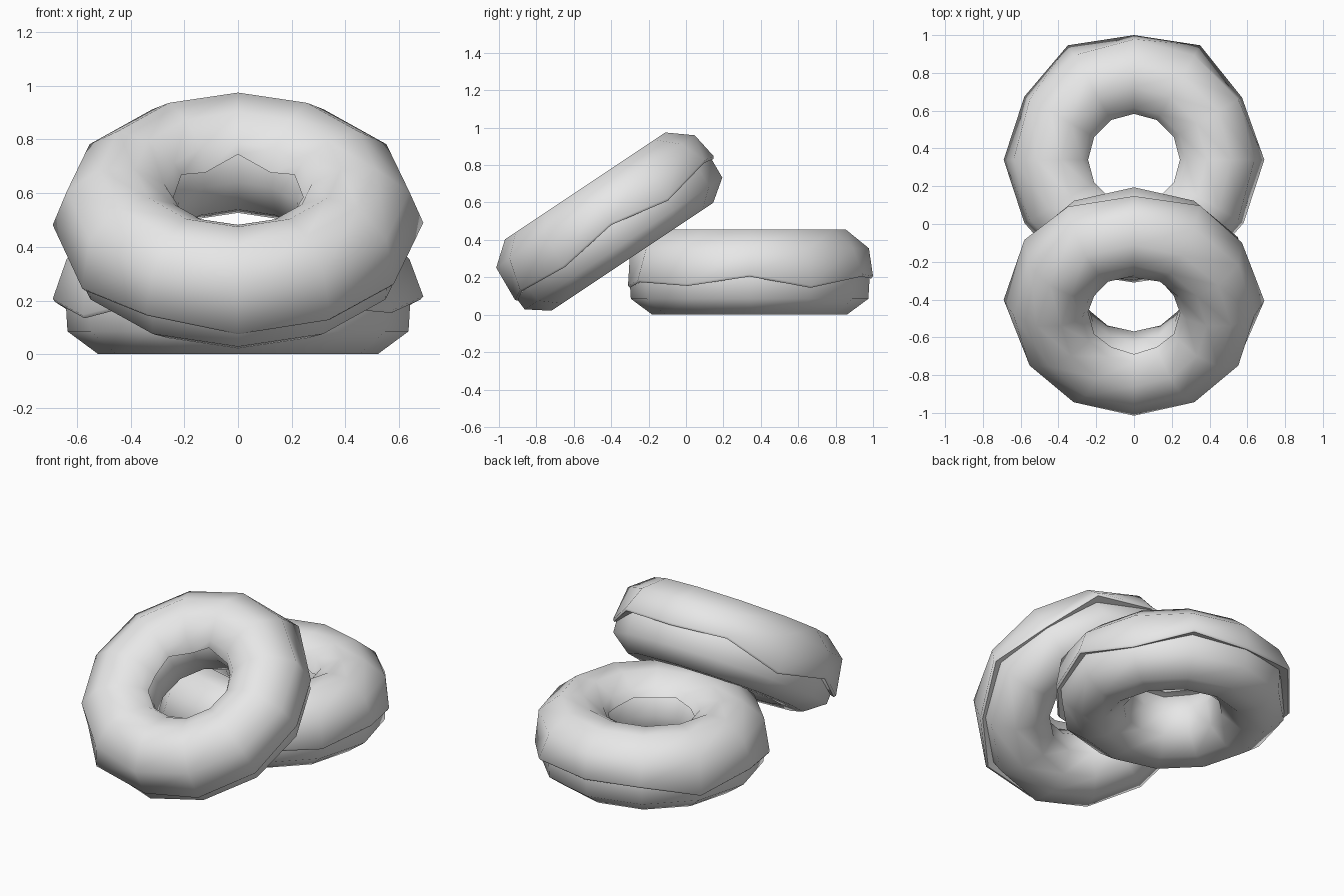
import bpy, bmesh, math
from mathutils import Matrix, Vector

if "Cube" in bpy.data.objects:
    bpy.data.objects.remove(bpy.data.objects["Cube"], do_unlink=True)

SIDES = 12
grey = bpy.data.materials.new("light grey")
grey.use_nodes = True
colour = (0.8, 0.8, 0.8, 1)
grey.diffuse_color = colour
grey.node_tree.nodes["Principled BSDF"].inputs["Base Color"].default_value = colour


def ring_solid(name, section, matrix):
    """Sweep a closed (radius, height) section, which may vary by step, around z."""
    bm = bmesh.new()
    loops = []
    for k in range(SIDES):
        a = k * math.tau / SIDES
        loops.append([bm.verts.new((r * math.cos(a), r * math.sin(a), z))
                      for r, z in section(k)])
    for k, loop in enumerate(loops):
        nxt = loops[(k + 1) % SIDES]
        for i in range(len(loop)):
            j = (i + 1) % len(loop)
            bm.faces.new((loop[i], nxt[i], nxt[j], loop[j]))
    bmesh.ops.recalc_face_normals(bm, faces=bm.faces)
    mesh = bpy.data.meshes.new(name)
    bm.to_mesh(mesh)
    bm.free()
    mesh.materials.append(grey)
    obj = bpy.data.objects.new(name, mesh)
    obj.matrix_world = matrix
    bpy.context.collection.objects.link(obj)
    bpy.ops.object.select_all(action='DESELECT')
    obj.select_set(True)
    bpy.context.view_layer.objects.active = obj
    bpy.ops.object.shade_smooth_by_angle(angle=math.radians(55))
    return obj


# Dough: ten-sided section with a flat base
def dough_section(k):
    return [(0.52, 0), (0.635, 0.085), (0.642, 0.2), (0.62, 0.35), (0.51, 0.44),
            (0.39, 0.44), (0.29, 0.35), (0.25, 0.23), (0.28, 0.088), (0.39, 0)]


# Icing: uneven outer rim and inner rim, tucked into the dough
RIM_RADIUS = [.69, .66, .70, .66, .70, .67, .69, .67, .69, .65, .69, .67]
RIM_HEIGHT = [.21, .15, .21, .20, .22, .13, .20, .14, .20, .15, .18, .16]
INNER_HEIGHT = [.33, .35, .30, .36, .30, .35, .32, .35, .34, .36, .34, .35]


def icing_section(k):
    r, z, h = RIM_RADIUS[k], RIM_HEIGHT[k], INNER_HEIGHT[k]
    return [(0.61, z + 0.01), (r - 0.01, z - 0.006), (r, z + 0.006), (0.638, 0.355),
            (0.515, 0.455), (0.385, 0.455), (0.275, 0.39), (0.243, h), (0.30, h - 0.01)]


# One doughnut lies flat, the other leans on it
flat = Matrix.Translation(Vector((0, 0.34, 0)))
leaning = Matrix.Translation(Vector((0, -0.287, 0.31))) @ Matrix.Rotation(math.radians(33.7), 4, 'X')
for label, place in (("flat", flat), ("leaning", leaning)):
    ring_solid(label + "_dough", dough_section, place)
    ring_solid(label + "_icing", icing_section, place)
